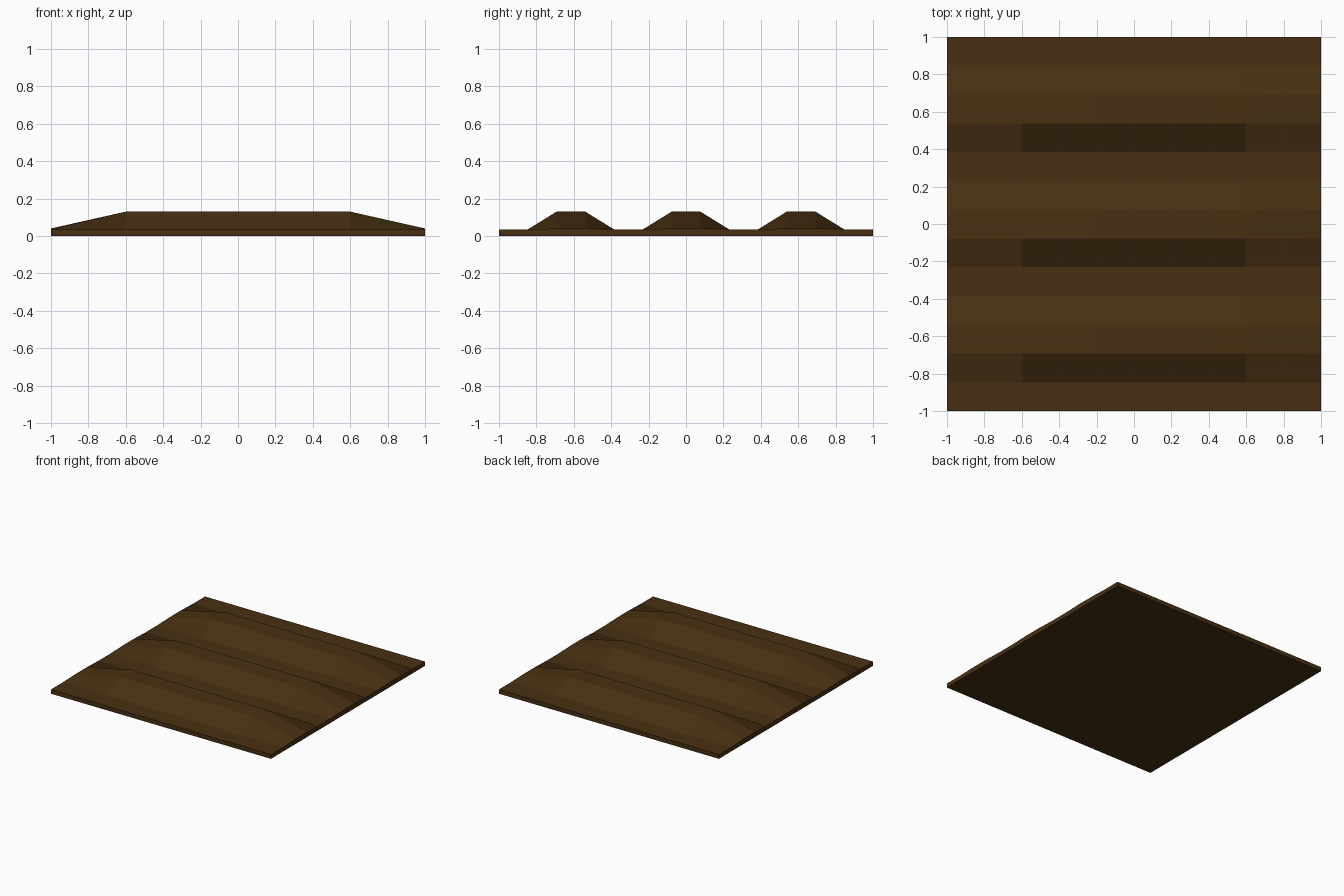
import bpy, bmesh, math

if "Cube" in bpy.data.objects:
    bpy.data.objects.remove(bpy.data.objects["Cube"])

# Ploughed soil slab: 13 equal strips in y, five columns in x
STRIPS, COLS = 13, 5
LOW, END, HIGH = 0.035, 0.04, 0.13

soil = bpy.data.materials.new("soil")
soil.diffuse_color = (0.065, 0.030, 0.006, 1)
soil.use_nodes = True
soil.node_tree.nodes["Principled BSDF"].inputs["Base Color"].default_value = soil.diffuse_color


def height(i, j):
    """Ridges repeat every four strips and taper down at both x ends."""
    if j % 4 not in (2, 3):
        return LOW
    return END if i in (0, COLS) else HIGH


bm = bmesh.new()

# Top surface grid
top = [[bm.verts.new((-1 + 2 * i / COLS, -1 + 2 * j / STRIPS, height(i, j)))
        for j in range(STRIPS + 1)] for i in range(COLS + 1)]
for i in range(COLS):
    for j in range(STRIPS):
        bm.faces.new((top[i][j], top[i + 1][j], top[i + 1][j + 1], top[i][j + 1]))

# Vertical sides and flat underside
rim = [e for e in bm.edges if e.is_boundary]
skirt = bmesh.ops.extrude_edge_only(bm, edges=rim)["geom"]
for v in skirt:
    if isinstance(v, bmesh.types.BMVert):
        v.co.z = 0
lower = [e for e in bm.edges if e.is_boundary]
bmesh.ops.contextual_create(bm, geom=lower)
bmesh.ops.recalc_face_normals(bm, faces=bm.faces)

mesh = bpy.data.meshes.new("ploughed_field")
bm.to_mesh(mesh)
bm.free()
mesh.materials.append(soil)
field = bpy.data.objects.new("ploughed_field", mesh)
bpy.context.collection.objects.link(field)

# Smooth along each ridge, crisp across the furrow edges
bpy.context.view_layer.objects.active = field
field.select_set(True)
bpy.ops.object.shade_smooth_by_angle(angle=math.radians(14))
